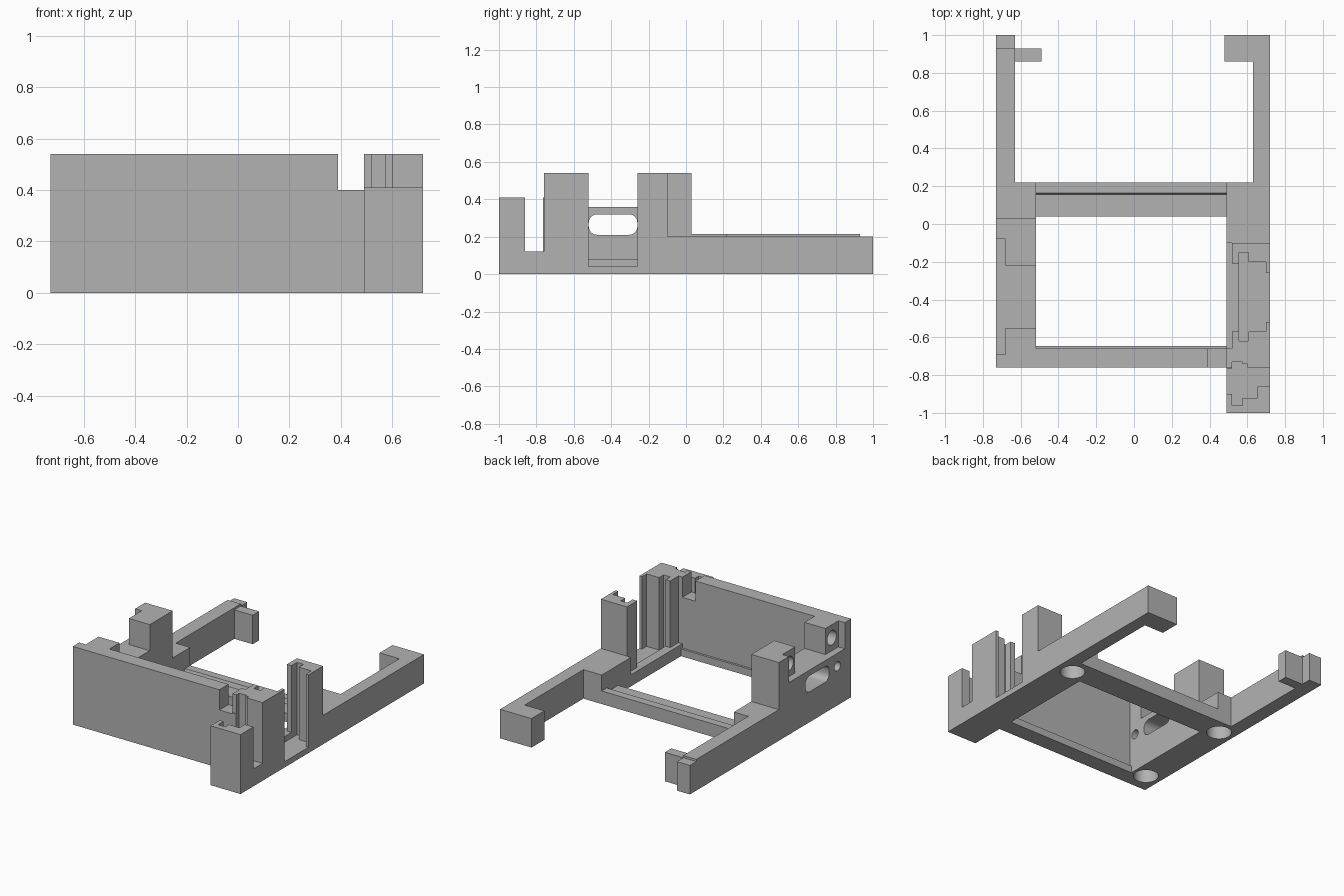
import bpy, bmesh, math
from mathutils import Matrix, Vector

cube = bpy.data.objects.get("Cube")
if cube:
    bpy.data.objects.remove(cube, do_unlink=True)

grey = bpy.data.materials.new("plain grey")
grey.use_nodes = True
GREY = (0.45, 0.45, 0.45, 1)
grey.diffuse_color = GREY
grey.node_tree.nodes["Principled BSDF"].inputs["Base Color"].default_value = GREY


def make(name, bm):
    bmesh.ops.recalc_face_normals(bm, faces=bm.faces)
    mesh = bpy.data.meshes.new(name)
    bm.to_mesh(mesh)
    bm.free()
    mesh.materials.append(grey)
    obj = bpy.data.objects.new(name, mesh)
    bpy.context.collection.objects.link(obj)
    return obj


def extrude(name, x, profile):
    """Side profile in (y, z), extruded across the x range."""
    bm = bmesh.new()
    face = bm.faces.new([bm.verts.new((x[0], y, z)) for y, z in profile])
    new = bmesh.ops.extrude_face_region(bm, geom=[face])["geom"]
    verts = [v for v in new if isinstance(v, bmesh.types.BMVert)]
    bmesh.ops.translate(bm, verts=verts, vec=(x[1] - x[0], 0, 0))
    return make(name, bm)


def box(name, x, y, z):
    return extrude(name, x, [(y[0], z[0]), (y[1], z[0]), (y[1], z[1]), (y[0], z[1])])


def rod(center, radius, length, axis):
    bm = bmesh.new()
    turn = Vector((0, 0, 1)).rotation_difference(Vector(axis)).to_matrix().to_4x4()
    bmesh.ops.create_cone(bm, cap_ends=True, segments=40, radius1=radius, radius2=radius,
                          depth=length, matrix=Matrix.Translation(center) @ turn)
    return make("hole_cutter", bm)


def cut(obj, cutter):
    cutter.hide_render = True
    mod = obj.modifiers.new("cut", "BOOLEAN")
    mod.operation = "DIFFERENCE"
    mod.solver = "EXACT"
    mod.object = cutter
    bpy.context.view_layer.objects.active = obj
    bpy.ops.object.modifier_apply(modifier=mod.name)
    bpy.data.objects.remove(cutter, do_unlink=True)


def cut_box(obj, x, y, z):
    cut(obj, box("box_cutter", x, y, z))


TOP = 0.8       # cutters run up past everything
IN_R, IN_L = -0.52, 0.49   # inner edges of the side rails

# Right side rail with two towers
right = extrude("right_side_rail", (-0.73, IN_R),
                [(-0.76, 0), (0.22, 0), (0.22, 0.215), (0.03, 0.215), (0.03, 0.54), (-0.76, 0.54)])
cut_box(right, (-0.8, -0.68), (-0.69, -0.08), (0.36, TOP))
cut_box(right, (-0.7, -0.4), (-0.55, -0.22), (0.36, TOP))

# Rounded cable window through the rail
R = 0.045
window = [(y + R * math.cos(a), z + R * math.sin(a))
          for y, z, start in ((-0.305, 0.275, 0), (-0.475, 0.275, 90), (-0.475, 0.255, 180), (-0.305, 0.255, 270))
          for a in [math.radians(start + i * 15) for i in range(7)]]
cut(right, extrude("window_cutter", (-0.8, -0.4), window))

# Screw holes in the towers, small through hole, magnet pockets below
for y in (-0.62, -0.15):
    cut(right, rod((-0.66, y, 0.45), 0.05, 0.16, (1, 0, 0)))
cut(right, rod((-0.62, -0.61, 0.27), 0.032, 0.5, (1, 0, 0)))
for y in (-0.62, 0.11):
    cut(right, rod((-0.62, y, 0), 0.08, 0.24, (0, 0, 1)))

# Right arm and its tab
extrude("right_arm", (-0.73, -0.63),
        [(0.22, 0), (1, 0), (1, 0.2), (0.93, 0.2), (0.93, 0.215), (0.22, 0.215)])
box("right_arm_tab", (-0.63, -0.49), (0.86, 0.93), (0, 0.2))

# Left side rail with post and slotted columns
left = extrude("left_side_rail", (IN_L, 0.72),
               [(-1, 0), (0.22, 0), (0.22, 0.2), (-0.1, 0.2), (-0.1, 0.54),
                (-0.76, 0.54), (-0.76, 0.41), (-1, 0.41)])
# Wide stepped slot
for x, y, floor in (((0.4, 0.52), (-0.66, -0.05), 0.08),
                    ((0.51, 0.56), (-0.57, -0.21), 0.08),
                    ((0.555, 0.605), (-0.62, -0.15), 0.04),
                    ((0.6, 0.70), (-0.57, -0.20), 0.04),
                    ((0.69, 0.8), (-0.52, -0.26), 0.04)):
    if floor == 0.08 and x[0] < 0.5:
        y = (y[0], -0.1)
    cut_box(left, x, y, (floor, TOP))
# Narrow stepped slot
for x, y in (((0.4, 0.53), (-0.90, -0.765)),
             ((0.52, 0.575), (-0.96, -0.73)),
             ((0.57, 0.60), (-0.92, -0.74)),
             ((0.59, 0.655), (-0.92, -0.76)),
             ((0.65, 0.8), (-0.86, -0.76))):
    cut_box(left, x, y, (0.12, TOP))
cut(left, rod((0.6, 0.1, 0), 0.08, 0.24, (0, 0, 1)))

# Left arm and its hook
box("left_arm", (0.63, 0.72), (0.22, 1), (0, 0.2))
box("left_arm_hook", (0.48, 0.63), (0.86, 1), (0, 0.2))

# Front wall with a low lip and a corner notch
front = extrude("front_wall", (IN_R, IN_L),
                [(-0.76, 0), (-0.645, 0), (-0.645, 0.05), (-0.66, 0.05), (-0.66, 0.54), (-0.76, 0.54)])
cut_box(front, (0.39, 0.6), (-0.9, -0.5), (0.4, TOP))

# Low stepped bar across the back
extrude("rear_crossbar", (IN_R, IN_L),
        [(0.04, 0), (0.22, 0), (0.22, 0.09), (0.165, 0.09), (0.155, 0.06), (0.04, 0.06)])

# Smooth the round holes, keep edges sharp
for obj in bpy.context.collection.objects:
    if obj.type == "MESH" and obj.data.materials and obj.data.materials[0] == grey:
        bpy.ops.object.select_all(action="DESELECT")
        obj.select_set(True)
        bpy.context.view_layer.objects.active = obj
        bpy.ops.object.shade_smooth_by_angle(angle=math.radians(30))
